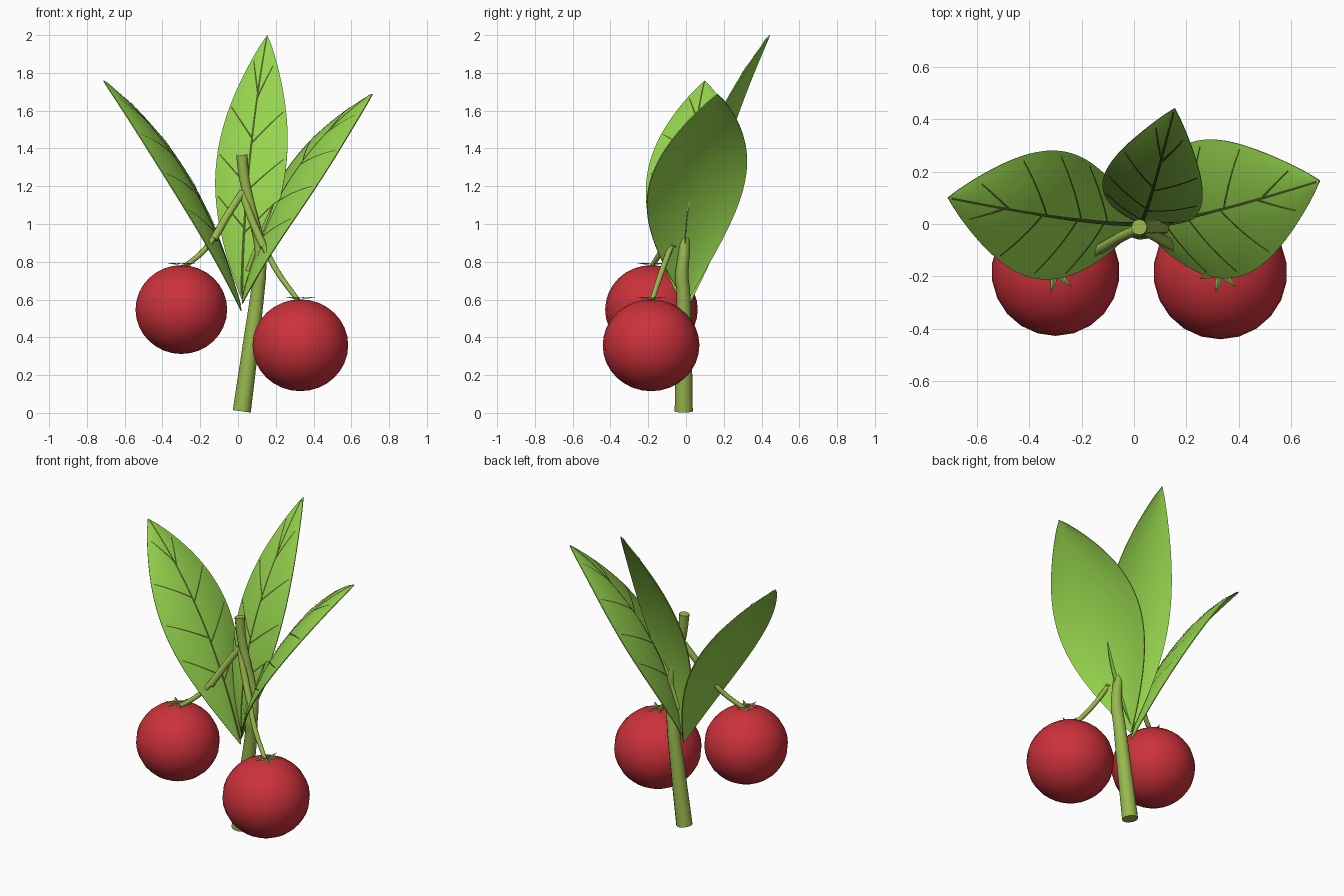
import bpy, bmesh, math
from mathutils import Vector as V

if "Cube" in bpy.data.objects:
    bpy.data.objects.remove(bpy.data.objects["Cube"])


def mat(name, rgb):
    m = bpy.data.materials.new(name)
    m.diffuse_color = (*rgb, 1)
    m.use_nodes = True
    m.node_tree.nodes["Principled BSDF"].inputs["Base Color"].default_value = m.diffuse_color
    return m


LEAF = mat("leaf green", (0.305, 0.66, 0.075))
VEIN = mat("vein dark green", (0.065, 0.105, 0.017))
STEM = mat("stem olive", (0.32, 0.48, 0.075))
BERRY = mat("berry red", (0.60, 0.031, 0.043))
CALYX = mat("calyx green", (0.17, 0.42, 0.06))


def add_object(name, bm, material, smooth=True):
    me = bpy.data.meshes.new(name)
    bm.to_mesh(me)
    bm.free()
    me.materials.append(material)
    for p in me.polygons:
        p.use_smooth = smooth
    ob = bpy.data.objects.new(name, me)
    bpy.context.collection.objects.link(ob)
    return ob


def select(ob):
    bpy.ops.object.select_all(action='DESELECT')
    ob.select_set(True)
    bpy.context.view_layer.objects.active = ob


def tube(name, points, material):
    """Round tapered tube through (x, y, z, radius) points."""
    cu = bpy.data.curves.new(name, 'CURVE')
    cu.dimensions = '3D'
    cu.bevel_depth = 1
    cu.bevel_resolution = 4
    cu.resolution_u = 6
    cu.use_fill_caps = True
    sp = cu.splines.new('BEZIER')
    sp.bezier_points.add(len(points) - 1)
    for bp, (x, y, z, r) in zip(sp.bezier_points, points):
        bp.co = (x, y, z)
        bp.radius = r
        bp.handle_left_type = bp.handle_right_type = 'AUTO'
    cu.materials.append(material)
    ob = bpy.data.objects.new(name, cu)
    bpy.context.collection.objects.link(ob)
    select(ob)
    bpy.ops.object.convert(target='MESH')
    bpy.ops.object.shade_smooth_by_angle(angle=math.radians(45))


def outline(t):
    return max(0.0, math.sin(math.pi * t ** 1.07)) ** 0.87


# Leaves: an arched midline, a width direction and a pointed oval outline,
# with both edges drooping away from the midrib
def leaf(name, base, ctrl, tip, wide, half, droop):
    base, ctrl, tip, wide = V(base), V(ctrl), V(tip), V(wide).normalized()

    def frame(t):
        mid = base * (1 - t) ** 2 + ctrl * 2 * t * (1 - t) + tip * t * t
        tan = ((ctrl - base) * (1 - t) + (tip - ctrl) * t).normalized()
        w = (wide - tan * wide.dot(tan) * 0.5).normalized()
        return mid, w, tan.cross(w).normalized()

    def surf(t, s, lift=0.0):
        mid, w, n = frame(t)
        f = outline(t)
        return mid + w * (s * half * f) + n * (lift - droop * f * s * s)

    nt, ns = 28, 10
    bm = bmesh.new()
    rows = [[bm.verts.new(surf(i / nt, 2 * j / ns - 1)) for j in range(ns + 1)]
            for i in range(nt + 1)]
    for a, b in zip(rows, rows[1:]):
        for j in range(ns):
            bm.faces.new((a[j], b[j], b[j + 1], a[j + 1]))
    bmesh.ops.remove_doubles(bm, verts=bm.verts, dist=1e-5)
    bm.normal_update()
    up = frame(0.5)[2]
    if sum(f.normal.dot(up) for f in bm.faces) < 0:
        bmesh.ops.reverse_faces(bm, faces=bm.faces)
    ob = add_object(name, bm, LEAF)
    so = ob.modifiers.new("thickness", 'SOLIDIFY')
    so.thickness = 0.006
    so.offset = -1
    select(ob)
    bpy.ops.object.modifier_apply(modifier=so.name)
    bpy.ops.object.shade_smooth_by_angle(angle=math.radians(40))

    # Veins: thin strips laid on the upper face
    bm = bmesh.new()

    def strip(path, w0, w1):
        pts = [surf(t, s, 0.003) for t, s in path]
        prev = None
        for k, p in enumerate(pts):
            d = (pts[min(k + 1, len(pts) - 1)] - pts[max(k - 1, 0)]).normalized()
            side = frame(path[k][0])[2].cross(d).normalized()
            side *= w0 + (w1 - w0) * k / (len(pts) - 1)
            cur = (bm.verts.new(p - side), bm.verts.new(p + side))
            if prev:
                bm.faces.new((prev[0], cur[0], cur[1], prev[1]))
            prev = cur

    strip([(0.02 + 0.97 * k / 24, 0) for k in range(25)], 0.008, 0.004)
    for t, reach in ((0.26, 0.92), (0.42, 0.92), (0.6, 0.92), (0.77, 0.72)):
        for sgn in (-1, 1):
            t0, dt = t + 0.01 * sgn, 0.125
            end = reach * outline(t0 + dt)
            strip([(t0 + dt * k / 8, sgn * end * k / 8 / outline(t0 + dt * k / 8))
                   for k in range(9)], 0.005, 0.003)
    add_object(name + "_veins", bm, VEIN)


leaf("leaf_left", (0.02, 0, 0.54), (-0.19, -0.005, 1.33), (-0.71, 0.10, 1.76),
     (-0.17, -1, -0.12), 0.25, 0.045)
leaf("leaf_right", (0.02, 0, 0.58), (0.165, -0.005, 1.295), (0.71, 0.165, 1.69),
     (-0.28, 1, 0.2), 0.275, 0.045)
leaf("leaf_back", (0.02, 0.01, 0.6), (0.03, -0.05, 1.3), (0.155, 0.44, 2.0),
     (-0.95, 0.3, 0), 0.195, 0.03)

# Main stem, leaf stalk, two blunt side twigs and the thin berry stalks
tube("main_stem", [(0.02, -0.012, 0.008, 0.048), (0.07, -0.012, 0.38, 0.042),
                   (0.105, -0.015, 0.65, 0.036), (0.112, -0.022, 0.72, 0.036),
                   (0.118, -0.01, 0.86, 0.029), (0.075, -0.01, 1.06, 0.025),
                   (0.035, -0.012, 1.23, 0.027), (0.02, -0.012, 1.365, 0.03)], STEM)
tube("leaf_stalk", [(0.05, 0.0, 0.75, 0.012), (0.12, 0.004, 0.94, 0.012),
                    (0.185, 0.006, 1.1, 0.003)], STEM)
tube("twig_left", [(0.025, -0.015, 1.17, 0.019), (-0.05, -0.05, 1.055, 0.02),
                   (-0.128, -0.095, 0.92, 0.021)], STEM)
tube("stalk_left", [(-0.115, -0.085, 0.945, 0.015), (-0.19, -0.135, 0.85, 0.015),
                    (-0.29, -0.185, 0.77, 0.013)], STEM)
tube("twig_right", [(0.025, -0.015, 1.16, 0.019), (0.07, -0.04, 1.03, 0.02),
                    (0.135, -0.075, 0.88, 0.021)], STEM)
tube("stalk_right", [(0.125, -0.07, 0.905, 0.015), (0.21, -0.13, 0.745, 0.015),
                     (0.318, -0.18, 0.595, 0.013)], STEM)


# Berries with a small star of sepals on top
def berry(name, c, r, rz):
    bm = bmesh.new()
    bmesh.ops.create_uvsphere(bm, u_segments=22, v_segments=16, radius=1)
    for v in bm.verts:
        v.co = V(c) + V((v.co.x * r, v.co.y * r, v.co.z * rz))
    add_object(name, bm, BERRY)

    bm = bmesh.new()
    top = V(c) + V((0, 0, rz))
    for k in range(6):
        a = math.tau * k / 6 + 0.3
        d, s = V((math.cos(a), math.sin(a), 0)), V((-math.sin(a), math.cos(a), 0))
        up = V((0, 0, 1))
        root = bm.verts.new(top + up * 0.008)
        left = bm.verts.new(top + d * 0.035 + s * 0.012 + up * 0.004)
        right = bm.verts.new(top + d * 0.035 - s * 0.012 + up * 0.004)
        ridge = bm.verts.new(top + d * 0.035 + up * 0.01)
        end = bm.verts.new(top + d * 0.085 + up * 0.012)
        for f in ((root, right, ridge), (root, ridge, left),
                  (ridge, right, end), (left, ridge, end)):
            bm.faces.new(f)
    add_object(name + "_calyx", bm, CALYX, False)


berry("berry_left", (-0.30, -0.183, 0.547), 0.245, 0.235)
berry("berry_right", (0.33, -0.185, 0.358), 0.256, 0.243)
